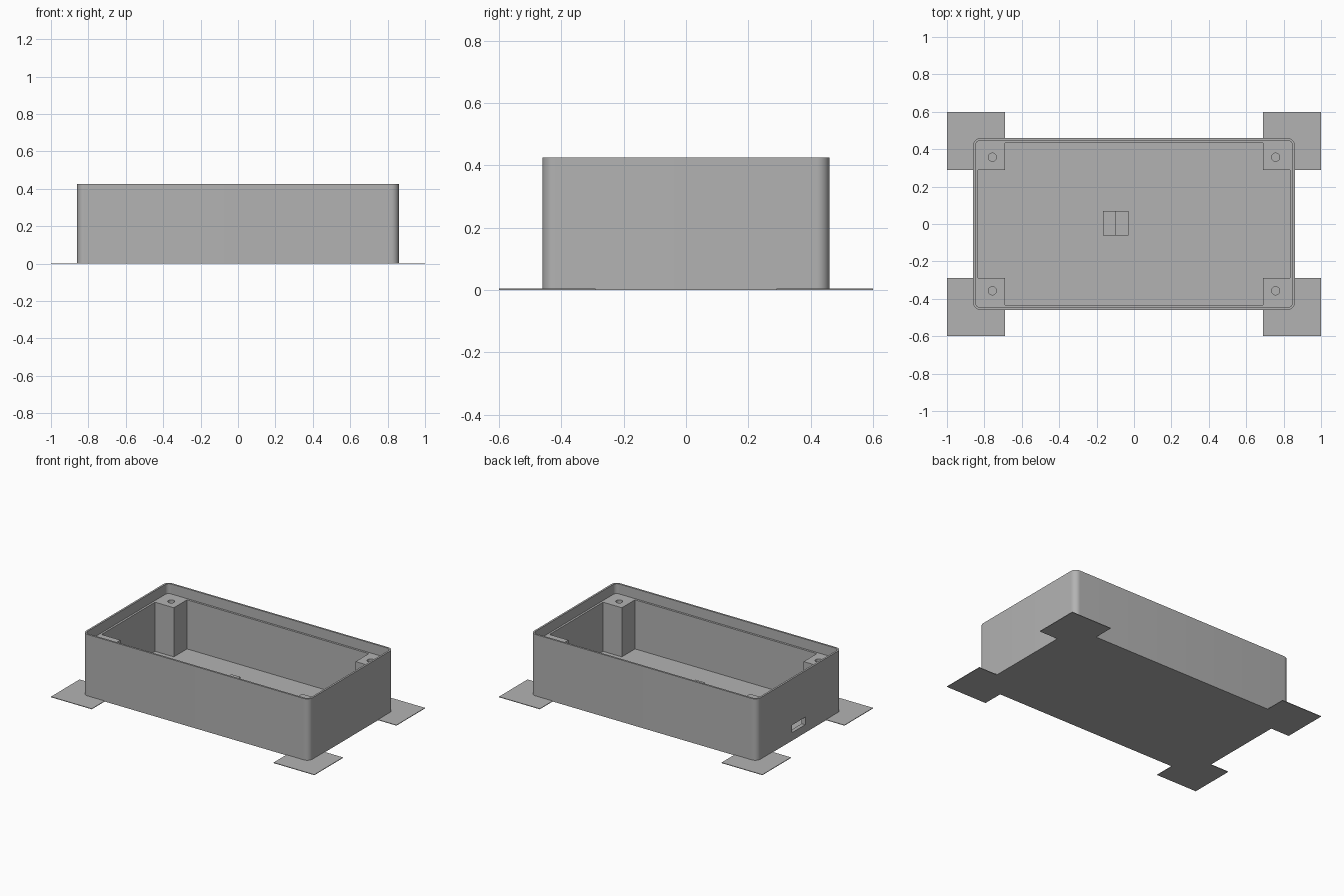
import bpy, bmesh, math

cube = bpy.data.objects.get("Cube")
if cube:
    bpy.data.objects.remove(cube, do_unlink=True)

# One plain grey for the whole enclosure
grey = bpy.data.materials.new("plain_grey")
grey.use_nodes = True
grey.diffuse_color = (0.45, 0.45, 0.45, 1)
grey.node_tree.nodes["Principled BSDF"].inputs["Base Color"].default_value = grey.diffuse_color

HALF_X, HALF_Y, HEIGHT = 0.86, 0.46, 0.425
LIP, WALL, FLOOR = 0.013, 0.027, 0.02
LEDGE = 0.357
POST_X, POST_Y = 0.69, 0.29


def rounded(hx, hy, r, steps=10):
    """Outline of a rectangle with rounded corners."""
    pts = []
    for i, (sx, sy) in enumerate([(1, 1), (-1, 1), (-1, -1), (1, -1)]):
        for k in range(steps + 1):
            a = math.pi / 2 * (i + k / steps)
            pts.append((sx * (hx - r) + r * math.cos(a), sy * (hy - r) + r * math.sin(a)))
    return pts


def rect(x0, x1, y0, y1):
    return [(x0, y0), (x1, y0), (x1, y1), (x0, y1)]


def circle(x, y, r, n=32):
    return [(x + r * math.cos(2 * math.pi * k / n), y + r * math.sin(2 * math.pi * k / n)) for k in range(n)]


def prism(name, outline, z0, z1):
    """Upright prism over a flat outline."""
    bm = bmesh.new()
    face = bm.faces.new([bm.verts.new((x, y, z0)) for x, y in outline])
    top = bmesh.ops.extrude_face_region(bm, geom=[face])["geom"]
    bmesh.ops.translate(bm, vec=(0, 0, z1 - z0), verts=[v for v in top if isinstance(v, bmesh.types.BMVert)])
    bmesh.ops.recalc_face_normals(bm, faces=bm.faces)
    mesh = bpy.data.meshes.new(name)
    bm.to_mesh(mesh)
    bm.free()
    mesh.materials.append(grey)
    obj = bpy.data.objects.new(name, mesh)
    bpy.context.collection.objects.link(obj)
    return obj


def activate(obj):
    bpy.ops.object.select_all(action="DESELECT")
    obj.select_set(True)
    bpy.context.view_layer.objects.active = obj


def cut(obj, cutter):
    mod = obj.modifiers.new("cut", "BOOLEAN")
    mod.operation, mod.solver, mod.object = "DIFFERENCE", "EXACT", cutter
    activate(obj)
    bpy.ops.object.modifier_apply(modifier=mod.name)
    bpy.data.objects.remove(cutter, do_unlink=True)


def mirror_corners(obj):
    mod = obj.modifiers.new("corners", "MIRROR")
    mod.use_axis = (True, True, False)
    mod.use_mirror_merge = False
    activate(obj)
    bpy.ops.object.modifier_apply(modifier=mod.name)


def smooth(obj):
    activate(obj)
    bpy.ops.object.shade_smooth_by_angle(angle=math.radians(30))


# Open box with a stepped rim
inner_x, inner_y = HALF_X - WALL, HALF_Y - WALL
box = prism("box_shell", rounded(HALF_X, HALF_Y, 0.04), 0, HEIGHT)
cut(box, prism("rim_cutter", rounded(HALF_X - LIP, HALF_Y - LIP, 0.027), LEDGE, 0.6))
cut(box, prism("cavity_cutter", rect(-inner_x, inner_x, -inner_y, inner_y), FLOOR, 0.5))

# Port opening through the right end wall
cut(box, prism("port_cutter", rect(-0.95, -0.75, -0.065, 0.08), 0.055, 0.107))
smooth(box)

# Screw posts in the four corners
post = prism("corner_posts", rect(POST_X, inner_x, POST_Y, inner_y), FLOOR, LEDGE)
cut(post, prism("hole_cutter", circle(0.757, 0.357, 0.022), 0.15, 0.5))
mirror_corners(post)
smooth(post)

# Thin pads outside the four bottom corners
pad = prism("corner_pads", [(POST_X, 0.445), (0.845, 0.445), (0.845, POST_Y),
                            (1, POST_Y), (1, 0.6), (POST_X, 0.6)], 0, 0.004)
mirror_corners(pad)

# Stepped board rest on the floor
prism("board_shelf", rect(-0.165, -0.098, -0.062, 0.07), FLOOR, 0.06)
prism("board_stop", rect(-0.098, -0.03, -0.062, 0.07), FLOOR, 0.143)
